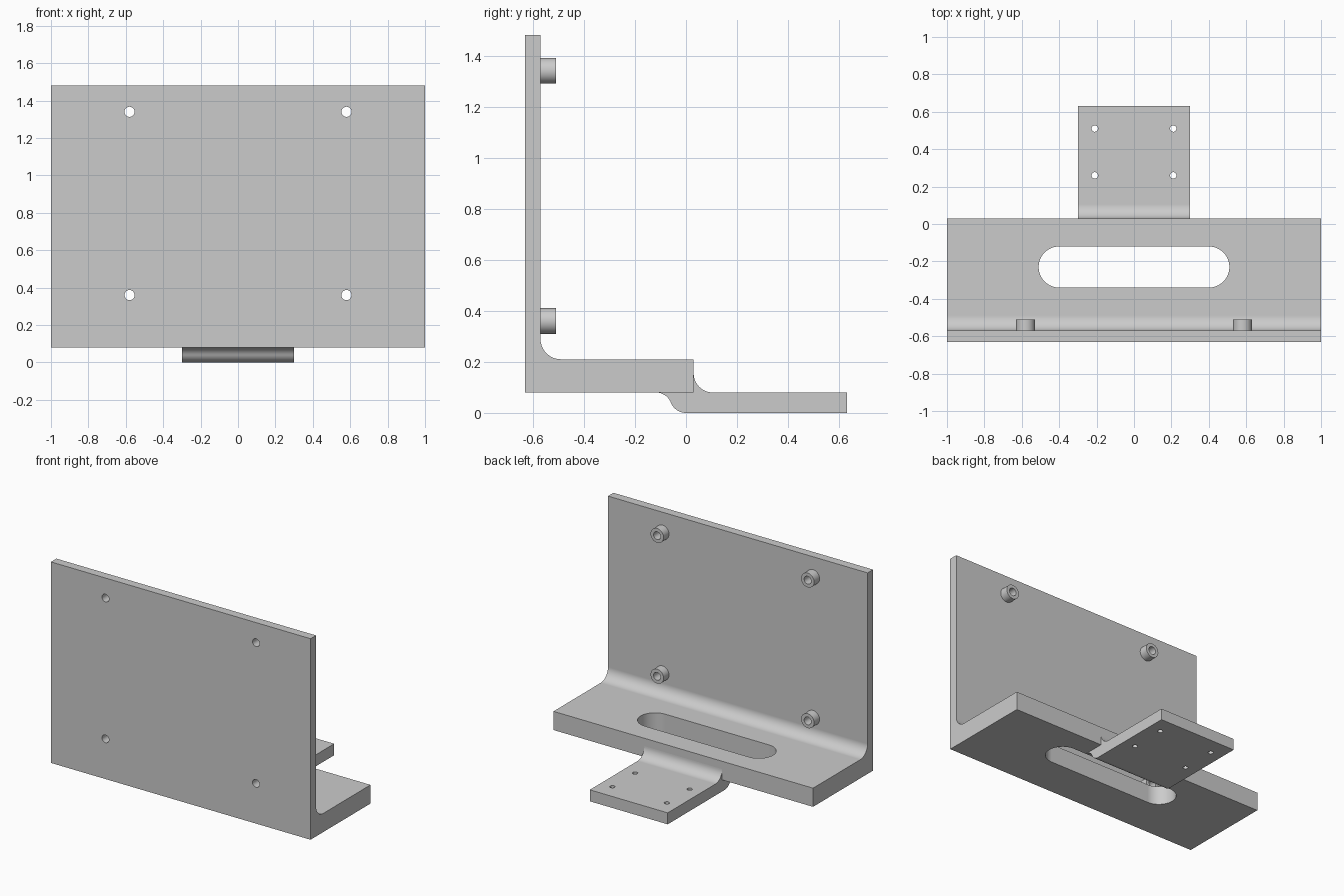
import bpy, bmesh
from math import sin, cos, radians
from mathutils import Matrix, Vector

cube = bpy.data.objects.get("Cube")
if cube:
    bpy.data.objects.remove(cube, do_unlink=True)

grey = bpy.data.materials.new("light_grey")
grey.use_nodes = True
COLOUR = (0.6, 0.6, 0.6, 1)
grey.diffuse_color = COLOUR
grey.node_tree.nodes["Principled BSDF"].inputs["Base Color"].default_value = COLOUR


def arc(cx, cy, r, start, end, steps=14):
    angles = [radians(start + (end - start) * i / steps) for i in range(steps + 1)]
    return [(cx + r * cos(a), cy + r * sin(a)) for a in angles]


def prism(name, outline, low, high, axis):
    """Extrude a closed 2D outline along the x, y or z axis."""
    place = {"x": lambda p, t: (t, p[0], p[1]),
             "y": lambda p, t: (p[0], t, p[1]),
             "z": lambda p, t: (p[0], p[1], t)}[axis]
    bm = bmesh.new()
    base = bm.faces.new([bm.verts.new(place(p, low)) for p in outline])
    new = bmesh.ops.extrude_face_region(bm, geom=[base])["geom"]
    shift = Vector(place((0, 0), high - low))
    bmesh.ops.translate(bm, vec=shift, verts=[v for v in new if isinstance(v, bmesh.types.BMVert)])
    bmesh.ops.recalc_face_normals(bm, faces=bm.faces)
    mesh = bpy.data.meshes.new(name)
    bm.to_mesh(mesh)
    bm.free()
    mesh.materials.append(grey)
    obj = bpy.data.objects.new(name, mesh)
    bpy.context.collection.objects.link(obj)
    return obj


def disc(x, y, r):
    return arc(x, y, r, 0, 360, 40)[:-1]


def activate(obj):
    bpy.ops.object.select_all(action="DESELECT")
    obj.select_set(True)
    bpy.context.view_layer.objects.active = obj


def cut(obj, cutters):
    activate(obj)
    for cutter in cutters:
        mod = obj.modifiers.new("cut", "BOOLEAN")
        mod.operation, mod.solver, mod.object = "DIFFERENCE", "EXACT", cutter
        bpy.ops.object.modifier_apply(modifier=mod.name)
        bpy.data.objects.remove(cutter, do_unlink=True)


def finish(obj):
    activate(obj)
    bpy.ops.object.shade_smooth_by_angle(angle=radians(30))
    mod = obj.modifiers.new("flat_normals", "WEIGHTED_NORMAL")
    mod.keep_sharp = True


BACK, WALL, EDGE, END = -0.63, -0.57, 0.03, 0.63
UNDER, SHELF, TOP = 0.08, 0.21, 1.48
MOUNTS = [(x, z) for x in (-0.58, 0.58) for z in (0.36, 1.34)]

# Angle bracket: upright plate and shelf joined by a fillet
bracket = prism("angle_bracket", [(BACK, UNDER), (EDGE, UNDER), (EDGE, SHELF)]
                + arc(WALL + 0.08, SHELF + 0.08, 0.08, 270, 180)
                + [(WALL, TOP), (BACK, TOP)], -1, 1, "x")

# Rounded slot in the shelf and holes in the upright
slot = arc(0.4, -0.23, 0.11, -90, 90, 24) + arc(-0.4, -0.23, 0.11, 90, 270, 24)
holes = [prism("hole_cutter", disc(x, z, 0.027), -0.8, -0.4, "y") for x, z in MOUNTS]
cut(bracket, [prism("slot_cutter", slot, 0, 0.4, "z")] + holes)
finish(bracket)

# Hollow standoffs behind the upright
for x, z in MOUNTS:
    standoff = prism("standoff", disc(x, z, 0.05), WALL, -0.51, "y")
    cut(standoff, [prism("bore_cutter", disc(x, z, 0.027), -0.8, -0.4, "y")])
    finish(standoff)

# Mounting tab: S-curve below, fillet above
R, BEND = 0.0635, 68.3
tab = prism("mounting_tab", arc(-0.118, UNDER - R, R, 90, 90 - BEND)
            + arc(0, R, R, 270 - BEND, 270)[1:]
            + [(END, 0), (END, UNDER)]
            + arc(EDGE + 0.075, UNDER + 0.075, 0.075, 270, 180)
            + [(EDGE, UNDER)], -0.3, 0.3, "x")
cut(tab, [prism("tab_hole_cutter", disc(x, y, 0.017), -0.1, 0.2, "z")
          for x in (-0.21, 0.21) for y in (0.26, 0.51)])
finish(tab)
